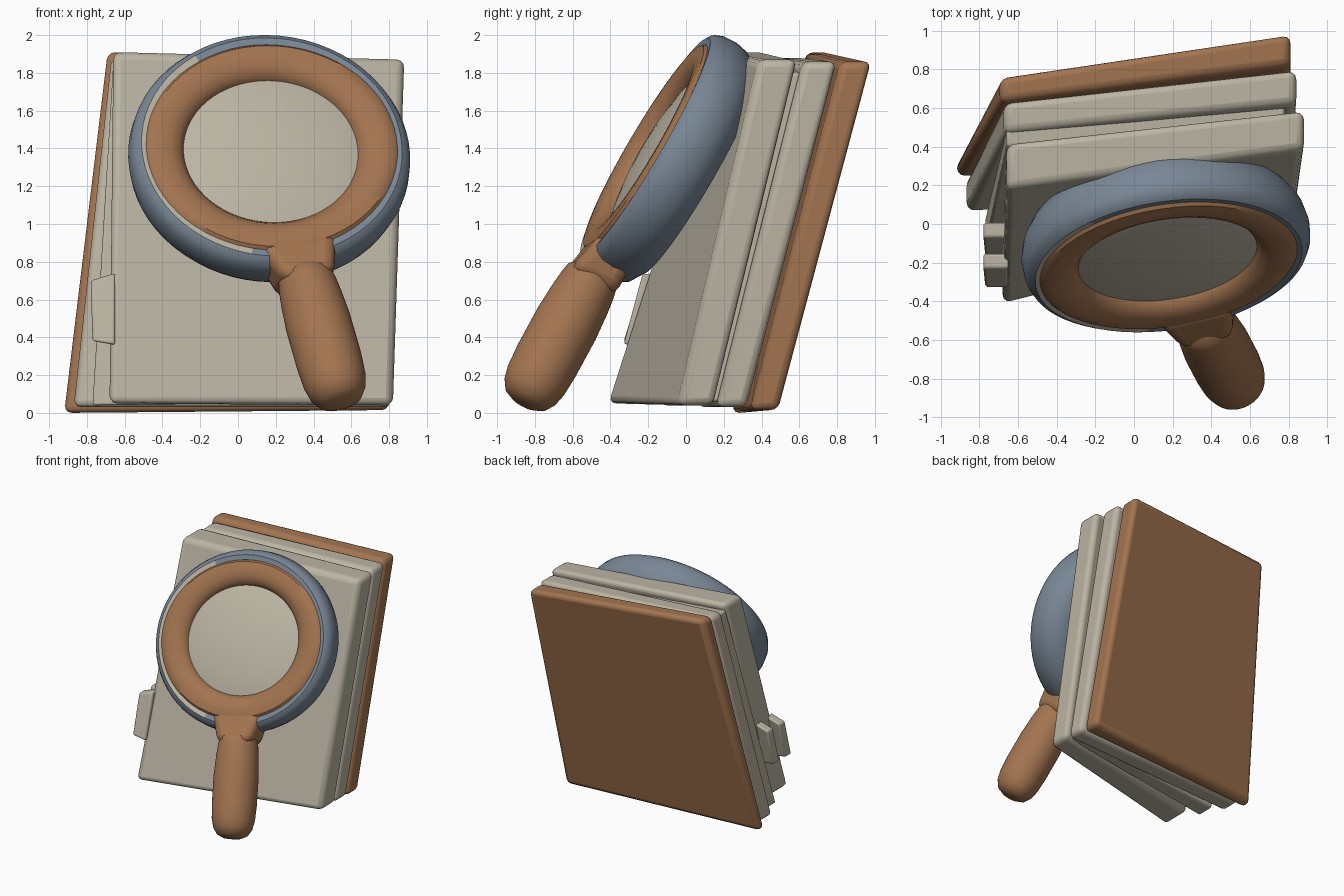
import bpy, bmesh, math
from mathutils import Vector, Matrix

if "Cube" in bpy.data.objects:
    bpy.data.objects.remove(bpy.data.objects["Cube"])


def material(name, rgb):
    m = bpy.data.materials.new(name)
    m.use_nodes = True
    m.diffuse_color = (*rgb, 1)
    m.node_tree.nodes["Principled BSDF"].inputs["Base Color"].default_value = (*rgb, 1)
    return m


BROWN = material("leather brown", (0.365, 0.175, 0.08))
CREAM = material("paper cream", (0.50, 0.46, 0.37))
SLATE = material("slate blue", (0.19, 0.24, 0.30))


def finish(name, bm, mat, bevel=0):
    bmesh.ops.recalc_face_normals(bm, faces=bm.faces)
    mesh = bpy.data.meshes.new(name)
    bm.to_mesh(mesh)
    bm.free()
    mesh.materials.append(mat)
    ob = bpy.data.objects.new(name, mesh)
    bpy.context.collection.objects.link(ob)
    bpy.ops.object.select_all(action="DESELECT")
    ob.select_set(True)
    bpy.context.view_layer.objects.active = ob
    if bevel:
        mod = ob.modifiers.new("soft edges", "BEVEL")
        mod.width, mod.segments = bevel, 3
    bpy.ops.object.shade_smooth_by_angle(angle=math.radians(40))
    return ob


def slab(name, corners, mat, bevel, matrix=Matrix()):
    """Leaning slab; each corner is x, z, front y, back y, going round the face."""
    bm = bmesh.new()
    front = [bm.verts.new((x, f, z)) for x, z, f, b in corners]
    back = [bm.verts.new((x, b, z)) for x, z, f, b in corners]
    bm.faces.new(front)
    bm.faces.new(back)
    for i in range(4):
        j = (i + 1) % 4
        bm.faces.new((front[i], front[j], back[j], back[i]))
    bm.transform(matrix)
    return finish(name, bm, mat, bevel)


def lathe(name, profile, matrix, mat, closed=False):
    """Spin a radius/height profile round the local z axis."""
    bm = bmesh.new()
    verts = [bm.verts.new((r, 0, h)) for r, h in profile]
    edges = [bm.edges.new(p) for p in zip(verts, verts[1:])]
    if closed:
        edges.append(bm.edges.new((verts[-1], verts[0])))
    bmesh.ops.spin(bm, geom=verts + edges, cent=(0, 0, 0), axis=(0, 0, 1),
                   angle=math.tau, steps=64)
    bmesh.ops.remove_doubles(bm, verts=bm.verts, dist=0.0005)
    bm.transform(matrix)
    return finish(name, bm, mat)


def frame(y, z, origin):
    """Placement matrix from two local axes and an origin."""
    return Matrix.Translation(origin) @ Matrix((y.cross(z), y, z)).transposed().to_4x4()


# Book: cover and fanned page blocks (top left, top right, bottom right, bottom left)
slab("back_cover", [(-0.69, 1.91, 0.63, 0.76), (0.81, 1.86, 0.82, 0.985),
                    (0.80, 0.015, 0.34, 0.49), (-0.92, 0.0, 0.24, 0.32)], BROWN, 0.045)
slab("rear_pages", [(-0.67, 1.88, 0.47, 0.63), (0.84, 1.86, 0.62, 0.80),
                    (0.81, 0.03, 0.16, 0.32), (-0.87, 0.03, 0.06, 0.23)], CREAM, 0.04)
slab("inner_pages", [(-0.66, 1.86, 0.40, 0.49), (0.78, 1.8, 0.55, 0.64),
                     (0.75, 0.06, 0.11, 0.19), (-0.77, 0.04, -0.12, 0.03)], CREAM, 0.015)
slab("front_pages", [(-0.66, 1.91, 0.18, 0.42), (0.88, 1.87, 0.385, 0.59),
                     (0.82, 0.04, -0.04, 0.15), (-0.68, 0.05, -0.42, -0.17)], CREAM, 0.04)

# Index tabs sticking out of the page edges
for name, y in (("front_tab", -0.33), ("inner_tab", -0.17)):
    top = y + 0.10
    slab(name, [(-0.78, 0.70, top, top + 0.08), (-0.65, 0.74, top, top + 0.08),
                (-0.65, 0.36, y, y + 0.08), (-0.77, 0.38, y, y + 0.08)], CREAM, 0.015)

# Magnifier frame: local z faces outward, local y runs up the lens
out = Vector((0.12, -0.86, 0.5)).normalized()
down = Vector((0.24, -0.44, -0.86))
down = (down - out * down.dot(out)).normalized()
centre = Vector((0.18, -0.22, 1.41))
face = frame(-down, out, centre)
wide = face @ Matrix.Diagonal((1.01, 0.965, 1, 1))
oval = face @ Matrix.Diagonal((1.015, 0.94, 1, 1))

housing = lathe("lens_housing", [(0, -0.345), (0.45, -0.345), (0.61, -0.33), (0.69, -0.28),
                                 (0.73, -0.21), (0.745, -0.14), (0.74, -0.07), (0.72, -0.025),
                                 (0.69, -0.005), (0.65, -0.01), (0.62, -0.06)], wide, SLATE)

# Pale worn seam on the left of the housing's inner lip
housing.data.materials.append(CREAM)
to_local = wide.inverted()
for poly in housing.data.polygons:
    p = to_local @ poly.center
    if p.z > -0.012 and p.xy.length < 0.69 and p.x < -0.25:
        poly.material_index = 1

lathe("lens_rim", [(0.45, -0.10), (0.462, -0.05), (0.49, -0.015), (0.54, 0.008), (0.60, 0.012),
                   (0.65, 0.006), (0.67, -0.015), (0.66, -0.08)], oval, BROWN, True)
lathe("lens", [(0.48, -0.06), (0.42, -0.045), (0.30, -0.025), (0.15, -0.01), (0, -0.005)],
      oval, CREAM)

# Neck bridging the rim and the handle, laid in the lens plane
flat = frame(-out, -down, centre)
slab("neck", [(-0.22, -0.55, 0.0, 0.22), (0.22, -0.55, 0.0, 0.22),
              (0.14, -0.81, -0.05, 0.23), (-0.14, -0.81, -0.05, 0.23)], BROWN, 0.06, flat)

# Handle with a rounded end
lathe("handle", [(0, 0.71), (0.11, 0.72), (0.145, 0.76), (0.155, 0.81), (0.165, 0.90),
                 (0.175, 1.05), (0.175, 1.28), (0.168, 1.40), (0.152, 1.47), (0.12, 1.52),
                 (0.07, 1.545), (0, 1.552)], frame(-out, down, centre - out * 0.085), BROWN)
